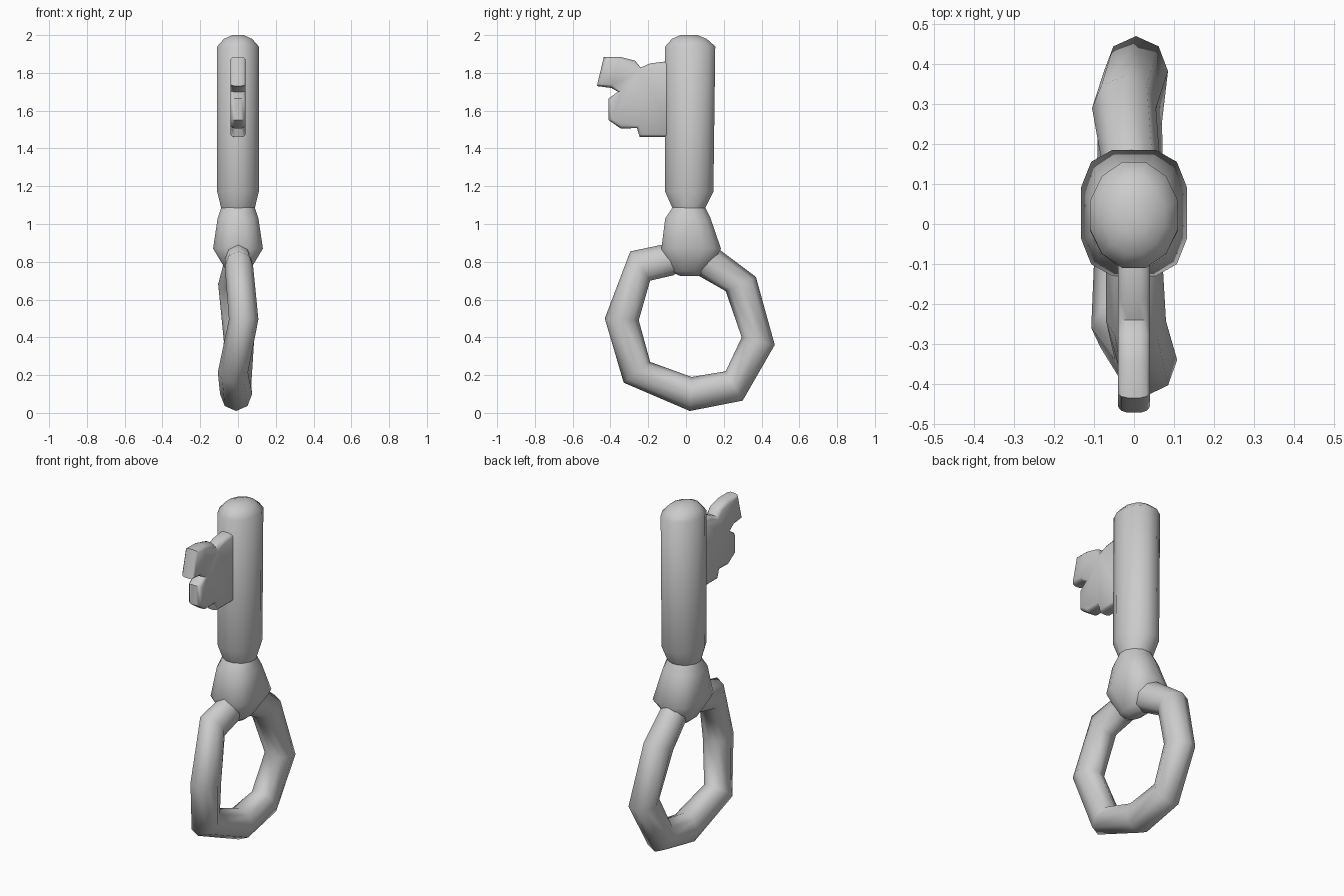
import bpy, bmesh, math
from mathutils import Vector

if "Cube" in bpy.data.objects:
    bpy.data.objects.remove(bpy.data.objects["Cube"])


def finish(name, bm, angle):
    bmesh.ops.recalc_face_normals(bm, faces=bm.faces)
    me = bpy.data.meshes.new(name)
    bm.to_mesh(me)
    bm.free()
    ob = bpy.data.objects.new(name, me)
    bpy.context.collection.objects.link(ob)
    for p in me.polygons:
        p.use_smooth = True
    me.set_sharp_from_angle(angle=math.radians(angle))
    return ob


def loft(name, rings, angle=50):
    """Skin a list of equal-length point loops and cap both ends."""
    bm = bmesh.new()
    loops = [[bm.verts.new(p) for p in r] for r in rings]
    n = len(loops[0])
    for a, b in zip(loops, loops[1:]):
        for i in range(n):
            j = (i + 1) % n
            bm.faces.new((a[i], a[j], b[j], b[i]))
    bm.faces.new(loops[0][::-1])
    bm.faces.new(loops[-1])
    return finish(name, bm, angle)


def section(z, y0, y1, rx, power=2.0, n=12):
    """Superellipse loop spanning y0..y1; half-step offset."""
    pts = []
    for i in range(n):
        a = (i + 0.5) * 2 * math.pi / n
        c, s = math.cos(a), math.sin(a)
        e = 2 / power
        # divide so that the flats reach the full extents
        k = math.cos(math.pi / n) ** e
        x = math.copysign(abs(c) ** e, c) * rx / k
        y = math.copysign(abs(s) ** e, s) * (y1 - y0) / 2 / k
        pts.append(Vector((x, (y0 + y1) / 2 + y, z)))
    return pts


# Shaft with domed tip, and narrow neck
loft("shaft", [section(*s) for s in (
    (1.08, -0.07, 0.10, 0.088),
    (1.17, -0.11, 0.145, 0.11),
    (1.94, -0.11, 0.155, 0.11),
    (1.98, -0.075, 0.11, 0.075),
    (2.00, -0.03, 0.06, 0.03))])

# Squarish collar joining shaft and ring
loft("collar", [section(*s) for s in (
    (0.725, -0.03, 0.07, 0.03),
    (0.75, -0.09, 0.12, 0.06),
    (0.87, -0.13, 0.185, 0.132, 3.0),
    (1.03, -0.11, 0.13, 0.108, 2.3),
    (1.09, -0.07, 0.10, 0.088))])

# Twisted polygonal ring: outer y,z / inner y,z / x centre / x half width
stations = [
    (-0.08, 0.90, -0.06, 0.73, 0.0, 0.07),
    (-0.295, 0.855, -0.19, 0.70, 0.005, 0.075),
    (-0.43, 0.50, -0.25, 0.49, 0.03, 0.078),
    (-0.33, 0.16, -0.19, 0.27, -0.027, 0.08),
    (0.02, 0.01, 0.03, 0.19, -0.01, 0.085),
    (0.30, 0.065, 0.21, 0.22, -0.01, 0.08),
    (0.47, 0.36, 0.295, 0.40, 0.005, 0.08),
    (0.37, 0.72, 0.21, 0.645, -0.025, 0.08),
    (0.13, 0.90, 0.06, 0.73, 0.0, 0.07)]
rings = []
for oy, oz, iy, iz, cx, hx in stations:
    mid = Vector((cx, (oy + iy) / 2, (oz + iz) / 2))
    rad = Vector((0, (oy - iy) / 2, (oz - iz) / 2))
    rings.append([mid + rad * math.cos(t) + Vector((hx * math.sin(t), 0, 0))
                  for t in (k * math.pi / 4 for k in range(8))])
loft("ring", rings, 60)

# Toothed bit with rounded rim
outline = [(-0.05, 1.86), (-0.11, 1.86), (-0.19, 1.85), (-0.24, 1.828),
           (-0.27, 1.865), (-0.35, 1.885), (-0.435, 1.885), (-0.472, 1.73),
           (-0.395, 1.72), (-0.36, 1.70), (-0.41, 1.665), (-0.41, 1.55),
           (-0.345, 1.505), (-0.26, 1.508), (-0.245, 1.46), (-0.05, 1.46)]


def inset(d):
    """Outline moved inward by d."""
    res = []
    n = len(outline)
    for i, p in enumerate(outline):
        p = Vector(p)
        a = (p - Vector(outline[i - 1])).normalized()
        b = (Vector(outline[(i + 1) % n]) - p).normalized()
        m = (Vector((-a.y, a.x)) + Vector((-b.y, b.x))).normalized()
        res.append(p + m * d)
    return res


loft("bit", [[Vector((x, p.x, p.y)) for p in inset(d)] for x, d in (
    (-0.04, 0.018), (-0.032, 0.006), (-0.016, 0.0),
    (0.016, 0.0), (0.032, 0.006), (0.04, 0.018))], 45)
